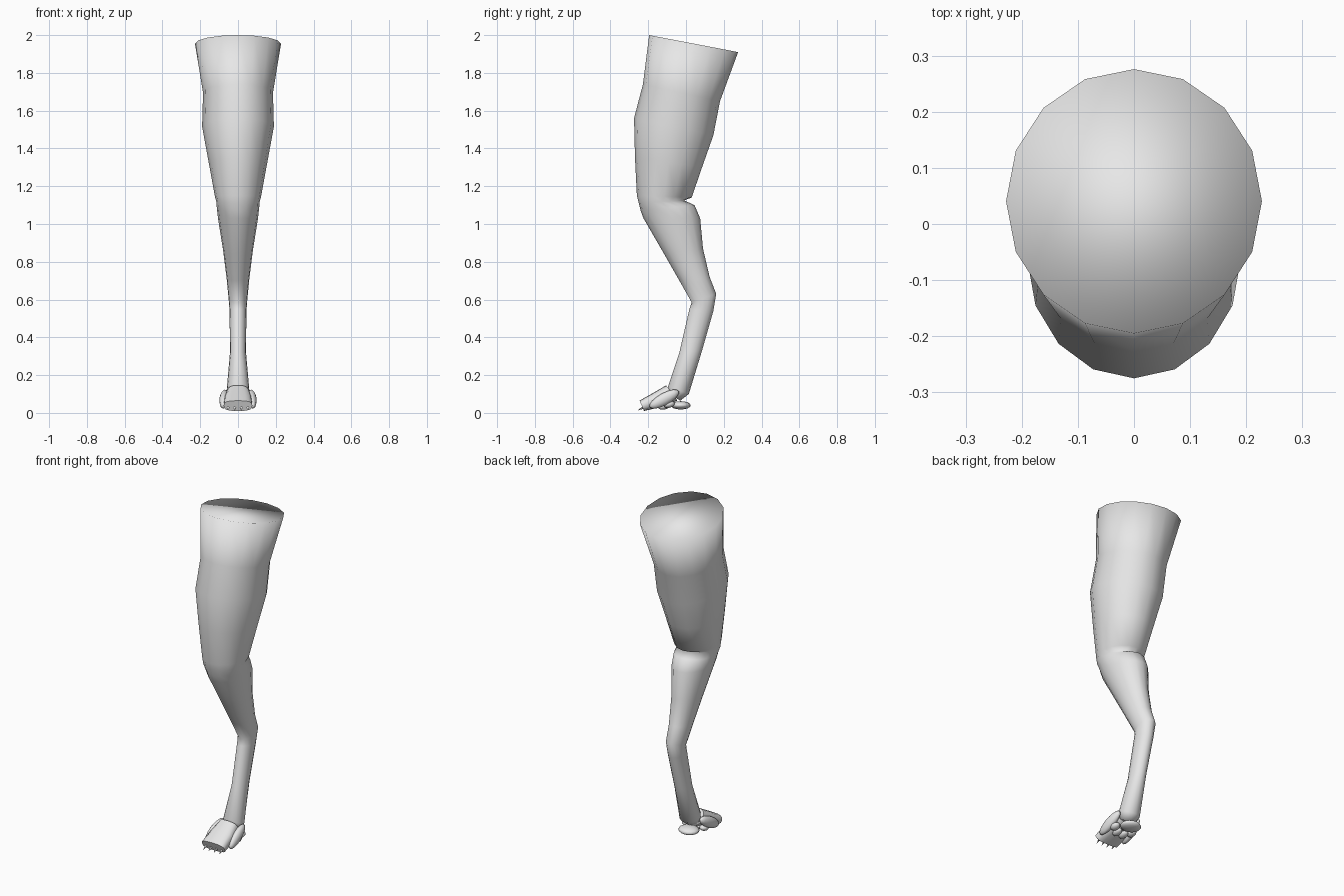
import bpy, bmesh
from math import cos, sin, pi
from mathutils import Vector, Matrix

cube = bpy.data.objects.get("Cube")
if cube:
    bpy.data.objects.remove(cube, do_unlink=True)

grey = bpy.data.materials.new("pale_grey")
grey.use_nodes = True
colour = (0.8, 0.8, 0.8, 1)
grey.diffuse_color = colour
grey.node_tree.nodes["Principled BSDF"].inputs["Base Color"].default_value = colour


def finish(name, bm, sharp=False):
    bmesh.ops.recalc_face_normals(bm, faces=bm.faces)
    mesh = bpy.data.meshes.new(name)
    bm.to_mesh(mesh)
    bm.free()
    mesh.materials.append(grey)
    mesh.shade_smooth()
    obj = bpy.data.objects.new(name, mesh)
    bpy.context.collection.objects.link(obj)
    if sharp:
        bpy.ops.object.select_all(action='DESELECT')
        obj.select_set(True)
        bpy.context.view_layer.objects.active = obj
        bpy.ops.object.shade_smooth_by_angle(angle=0.8)
    return obj


def signed_power(v, p):
    return abs(v) ** p * (1 if v >= 0 else -1)


def loft(name, sections, sides=16, power=1.0, sharp=False):
    """Skin tilted oval rings, each given as front y, z, back y, z, half width."""
    bm = bmesh.new()
    rings = []
    for fy, fz, by, bz, half in sections:
        front, back = Vector((0, fy, fz)), Vector((0, by, bz))
        centre, arm = (front + back) / 2, (back - front) / 2
        ring = []
        for i in range(sides):
            a = 2 * pi * i / sides
            across = Vector((half * signed_power(cos(a), power), 0, 0))
            ring.append(bm.verts.new(centre + across + arm * signed_power(sin(a), power)))
        rings.append(ring)
    for lower, upper in zip(rings, rings[1:]):
        for i in range(sides):
            j = (i + 1) % sides
            bm.faces.new((lower[i], lower[j], upper[j], upper[i]))
    bm.faces.new(rings[0])
    bm.faces.new(rings[-1])
    return finish(name, bm, sharp)


def ellipsoid(name, centre, radii, tilt=0.0, turn=0.0):
    bm = bmesh.new()
    bmesh.ops.create_uvsphere(bm, u_segments=16, v_segments=8, radius=1)
    bm.transform(Matrix.Translation(centre) @ Matrix.Rotation(turn, 4, 'Z')
                 @ Matrix.Rotation(tilt, 4, 'X') @ Matrix.Diagonal((*radii, 1)))
    return finish(name, bm)


# Leg from the cut hip down to the ankle, with a fold behind the knee
loft("leg", [
    (-0.195, 2.00, 0.276, 1.91, 0.228),
    (-0.228, 1.74, 0.18, 1.65, 0.185),
    (-0.275, 1.56, 0.145, 1.47, 0.19),
    (-0.27, 1.35, 0.085, 1.30, 0.155),
    (-0.26, 1.15, 0.03, 1.14, 0.122),
    (-0.25, 1.11, -0.01, 1.125, 0.115),
    (-0.24, 1.07, 0.045, 1.10, 0.112),
    (-0.225, 1.03, 0.075, 1.03, 0.106),
    (-0.115, 0.84, 0.09, 0.87, 0.078),
    (-0.035, 0.70, 0.125, 0.72, 0.06),
    (0.03, 0.585, 0.16, 0.63, 0.05),
    (0.018, 0.55, 0.145, 0.54, 0.045),
    (-0.035, 0.32, 0.085, 0.33, 0.042),
    (-0.095, 0.14, 0.015, 0.10, 0.06),
    (-0.09, 0.10, -0.03, 0.065, 0.045),
])

# Wedge shaped paw, sloping to a blunt toe end
loft("paw", [
    (-0.105, 0.146, -0.045, 0.065, 0.058),
    (-0.17, 0.108, -0.13, 0.032, 0.072),
    (-0.246, 0.065, -0.222, 0.01, 0.076),
], power=0.7, sharp=True)

# Outer toes, mirrored either side of the paw
for side, x in (("left", 1), ("right", -1)):
    ellipsoid(side + "_outer_toe", (0.074 * x, -0.115, 0.073),
              (0.024, 0.088, 0.032), tilt=0.5, turn=0.08 * x)

# Pads under the paw
ellipsoid("heel_pad", (0, -0.028, 0.04), (0.06, 0.053, 0.022))
for side, x in (("left", 1), ("right", -1)):
    ellipsoid(side + "_outer_pad", (0.058 * x, -0.09, 0.045), (0.024, 0.03, 0.018), tilt=0.2)
    ellipsoid(side + "_inner_pad", (0.022 * x, -0.115, 0.034), (0.022, 0.032, 0.016), tilt=0.2)

# Four claws pointing forward and down
for n in range(4):
    x = (n - 1.5) * 0.035
    bm = bmesh.new()
    bmesh.ops.create_cone(bm, cap_ends=True, segments=8, radius1=0.012, radius2=0, depth=0.055)
    aim = Vector((0, -1, -0.55)).to_track_quat('Z', 'Y').to_matrix().to_4x4()
    bm.transform(Matrix.Translation((x, -0.232, 0.026)) @ aim)
    finish(f"claw_{n + 1}", bm, sharp=True)
